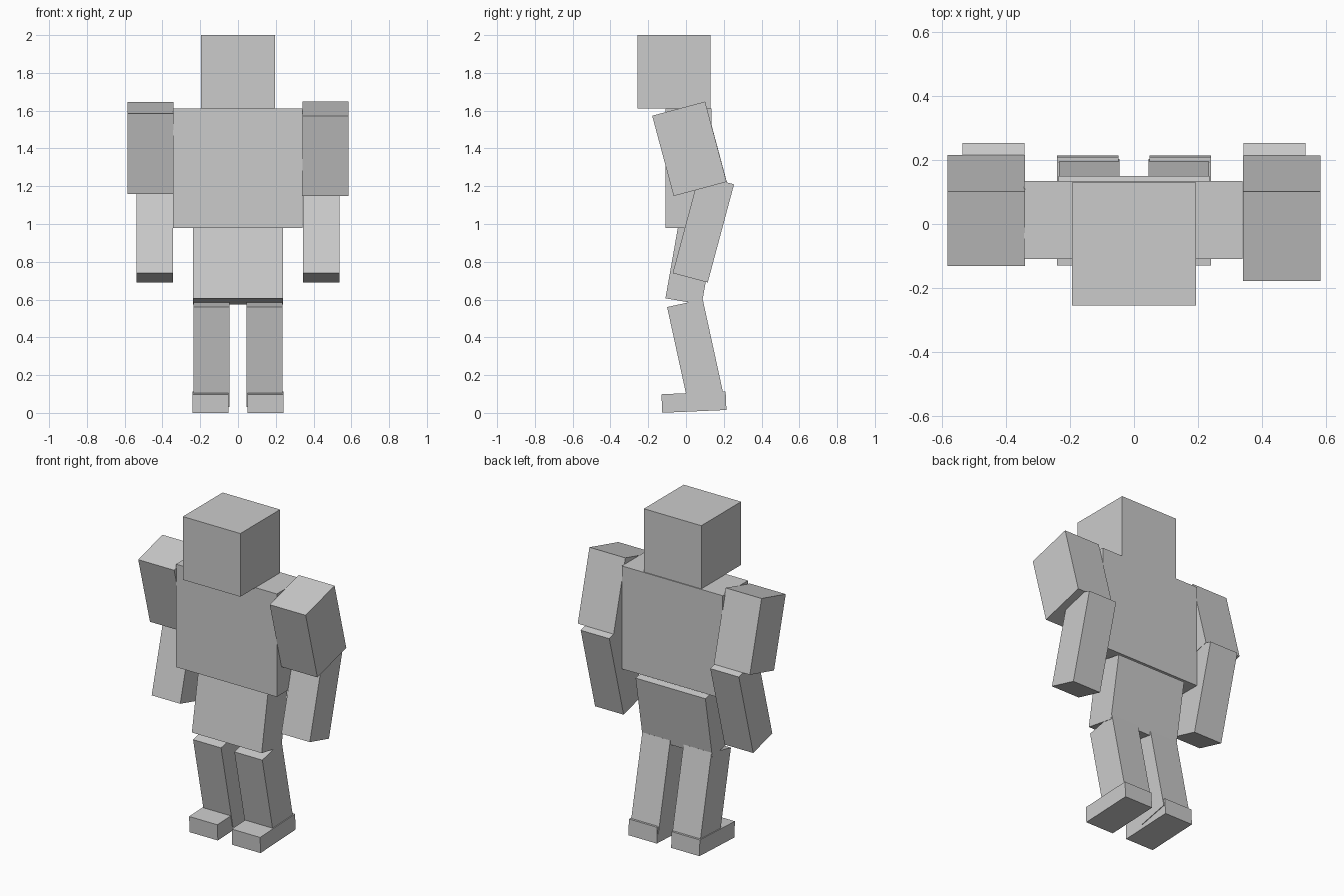
import bpy
import bmesh
from math import radians
from mathutils import Matrix

if "Cube" in bpy.data.objects:
    bpy.data.objects.remove(bpy.data.objects["Cube"], do_unlink=True)

# Plain grey for the whole figure
GREY = (0.6, 0.6, 0.6, 1.0)
grey = bpy.data.materials.new("plain_grey")
grey.use_nodes = True
grey.diffuse_color = GREY
grey.node_tree.nodes["Principled BSDF"].inputs["Base Color"].default_value = GREY


def block(name, center, size, tilt=0.0):
    """Box of the given size, pitched about the x axis by tilt degrees."""
    bm = bmesh.new()
    bmesh.ops.create_cube(bm, size=1.0, matrix=Matrix.Diagonal((*size, 1.0)))
    mesh = bpy.data.meshes.new(name)
    bm.to_mesh(mesh)
    bm.free()
    mesh.materials.append(grey)
    obj = bpy.data.objects.new(name, mesh)
    obj.location = center
    obj.rotation_euler.x = radians(tilt)
    bpy.context.collection.objects.link(obj)
    return obj


# Head, torso and tilted hips
block("head", (0, -0.063, 1.806), (0.39, 0.386, 0.388))
block("torso", (-0.002, 0.013, 1.296), (0.685, 0.245, 0.632))
block("hips", (0, 0.021, 0.782), (0.474, 0.195, 0.39), -10)

# Limbs; the left upper arm is deeper than the right
for side, s in (("left", 1), ("right", -1)):
    depth, y, z = (0.29, 0.018, 1.398) if s > 0 else (0.243, 0.042, 1.403)
    block(side + "_upper_arm", (s * 0.463, y, z), (0.244, depth, 0.44), 15)
    block(side + "_forearm", (s * 0.44, 0.092, 0.975), (0.194, 0.192, 0.538), -15)
    block(side + "_leg", (s * 0.14, 0.052, 0.316), (0.19, 0.193, 0.542), 12.3)
    block(side + "_foot", (s * 0.145, 0.042, 0.057), (0.192, 0.34, 0.098), 2.5)
